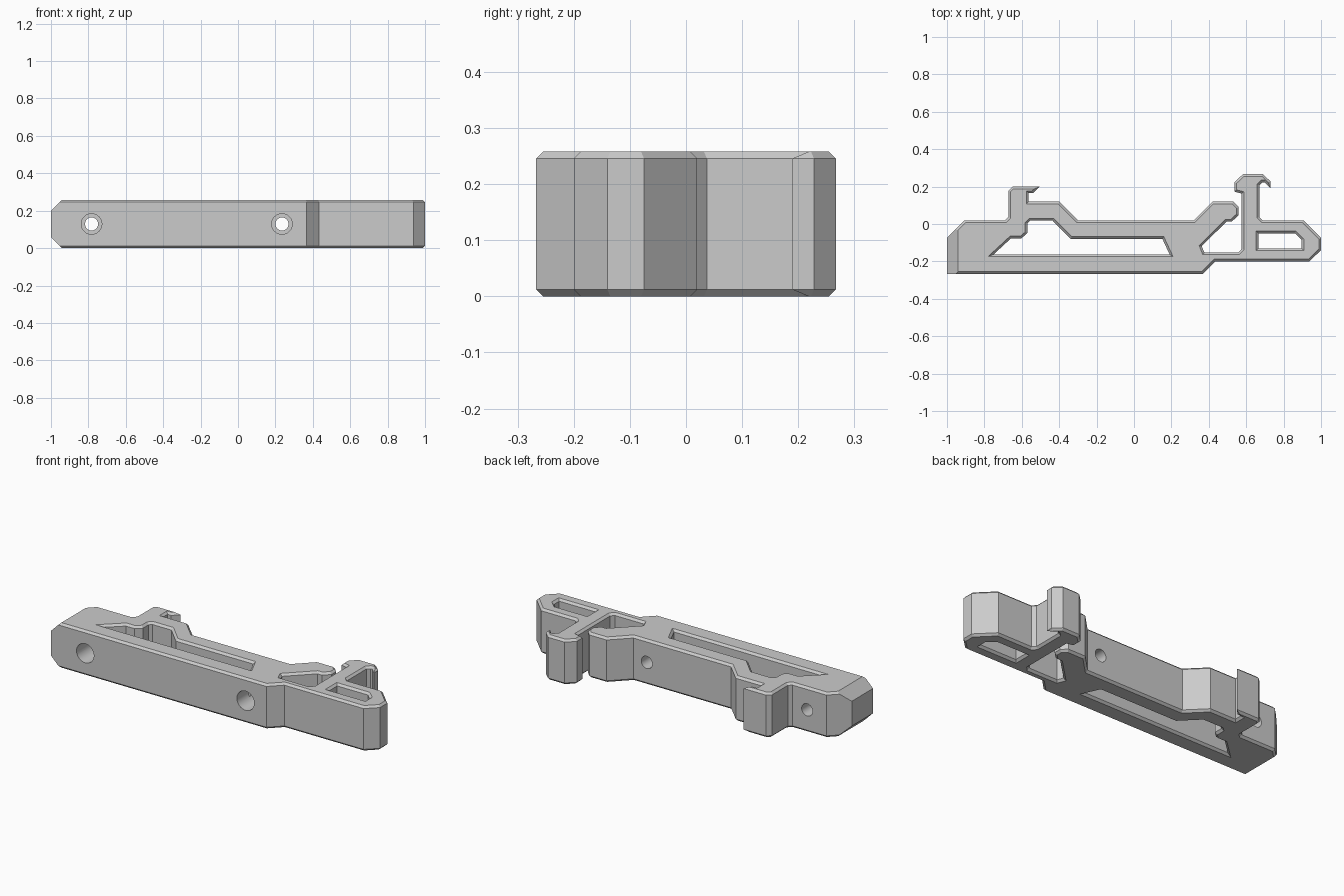
import bpy
import bmesh
import math
from mathutils import Vector

default = bpy.data.objects.get("Cube")
if default:
    bpy.data.objects.remove(default, do_unlink=True)

HEIGHT, CHAMFER = 0.258, 0.012

grey = bpy.data.materials.new("light grey plastic")
grey.use_nodes = True
colour = (0.6, 0.6, 0.6, 1)
grey.diffuse_color = colour
grey.node_tree.nodes["Principled BSDF"].inputs["Base Color"].default_value = colour

# Outer outline, counter-clockwise
right_end = [(-1, -.267), (.367, -.267), (.434, -.2), (.937, -.2), (1, -.14),
             (1, -.075), (.905, .02), (.687, .02), (.67, .037)]
right_hook = [(.67, .207), (.686, .223), (.697, .223), (.73, .19), (.73, .228),
              (.688, .267), (.583, .267), (.537, .223), (.537, .173), (.575, .163)]
spring_gap = [(.575, -.133), (.558, -.152), (.376, -.152), (.362, -.118), (.495, .013),
              (.523, .013), (.56, .048), (.56, .09), (.53, .12), (.42, .12)]
left_end = [(.32, .02), (-.3, .02), (-.4, .12), (-.563, .12), (-.563, .165),
            (-.54, .165), (-.505, .2), (-.648, .2), (-.672, .178), (-.672, .037),
            (-.689, .02), (-.905, .02), (-1, -.075)]
outline = right_end + right_hook + spring_gap + left_end

# Windows, clockwise
long_window = [(-.75, -.162), (-.658, -.077), (-.602, -.077), (-.57, -.048), (-.57, .003),
               (-.555, .018), (-.435, .018), (-.338, -.08), (.152, -.08), (.19, -.162)]
small_window = [(.665, -.13), (.665, -.05), (.86, -.05), (.896, -.085), (.896, -.13)]


def inset(points, amount):
    """Move a loop towards the material, which lies to its left."""
    result = []
    for i, point in enumerate(points):
        here = Vector(point)
        before = (here - Vector(points[i - 1])).normalized()
        after = (Vector(points[(i + 1) % len(points)]) - here).normalized()
        a = Vector((-before.y, before.x))
        b = Vector((-after.y, after.x))
        result.append(here + (a + b) * amount / (1 + a.dot(b)))
    return result


# Chamfered walls of every loop, then the flat caps
bm = bmesh.new()
layers = [(0, CHAMFER), (CHAMFER, 0), (HEIGHT - CHAMFER, 0), (HEIGHT, CHAMFER)]
rims = {0: [], 3: []}
for loop in (outline, long_window, small_window):
    n = len(loop)
    rings = [[bm.verts.new((p[0], p[1], z)) for p in inset(loop, d)] for z, d in layers]
    for low, high in zip(rings, rings[1:]):
        for i in range(n):
            j = (i + 1) % n
            bm.faces.new((low[i], low[j], high[j], high[i]))
    for level in rims:
        ring = rings[level]
        rims[level] += [bm.edges.get((ring[i], ring[(i + 1) % n])) for i in range(n)]
for edges in rims.values():
    bmesh.ops.triangle_fill(bm, use_beauty=True, edges=edges)

# Large sloped cuts at the left-hand tip, above and below
for z, slope in ((.2, 1), (HEIGHT - .2, -1)):
    cut = bmesh.ops.bisect_plane(bm, geom=bm.verts[:] + bm.edges[:] + bm.faces[:],
                                 plane_co=(-1, 0, z), plane_no=(-1, 0, slope),
                                 clear_outer=True)
    rim = [e for e in cut["geom_cut"] if isinstance(e, bmesh.types.BMEdge)]
    bmesh.ops.holes_fill(bm, edges=rim, sides=0)
bmesh.ops.recalc_face_normals(bm, faces=bm.faces[:])

mesh = bpy.data.meshes.new("clip_bracket")
bm.to_mesh(mesh)
bm.free()
mesh.materials.append(grey)
bracket = bpy.data.objects.new("clip_bracket", mesh)
bpy.context.collection.objects.link(bracket)


def drill(x, radius, y_start, y_end):
    """Bore a round hole along y."""
    bpy.ops.mesh.primitive_cylinder_add(
        vertices=32, radius=radius, depth=y_end - y_start,
        location=(x, (y_start + y_end) / 2, HEIGHT / 2), rotation=(math.pi / 2, 0, 0))
    cutter = bpy.context.object
    cutter.name = "hole_cutter"
    cutter.hide_render = True
    cutter.data.materials.append(grey)
    bpy.context.view_layer.objects.active = bracket
    mod = bracket.modifiers.new("hole", "BOOLEAN")
    mod.operation = "DIFFERENCE"
    mod.solver = "EXACT"
    mod.object = cutter
    bpy.ops.object.modifier_apply(modifier=mod.name)
    bpy.data.objects.remove(cutter, do_unlink=True)


# Counterbored screw holes
for x in (-.783, .235):
    drill(x, .035, -.4, .1)
    drill(x, .055, -.4, -.07)

bpy.ops.object.select_all(action="DESELECT")
bracket.select_set(True)
bpy.context.view_layer.objects.active = bracket
bpy.ops.object.shade_smooth_by_angle(angle=math.radians(20))
